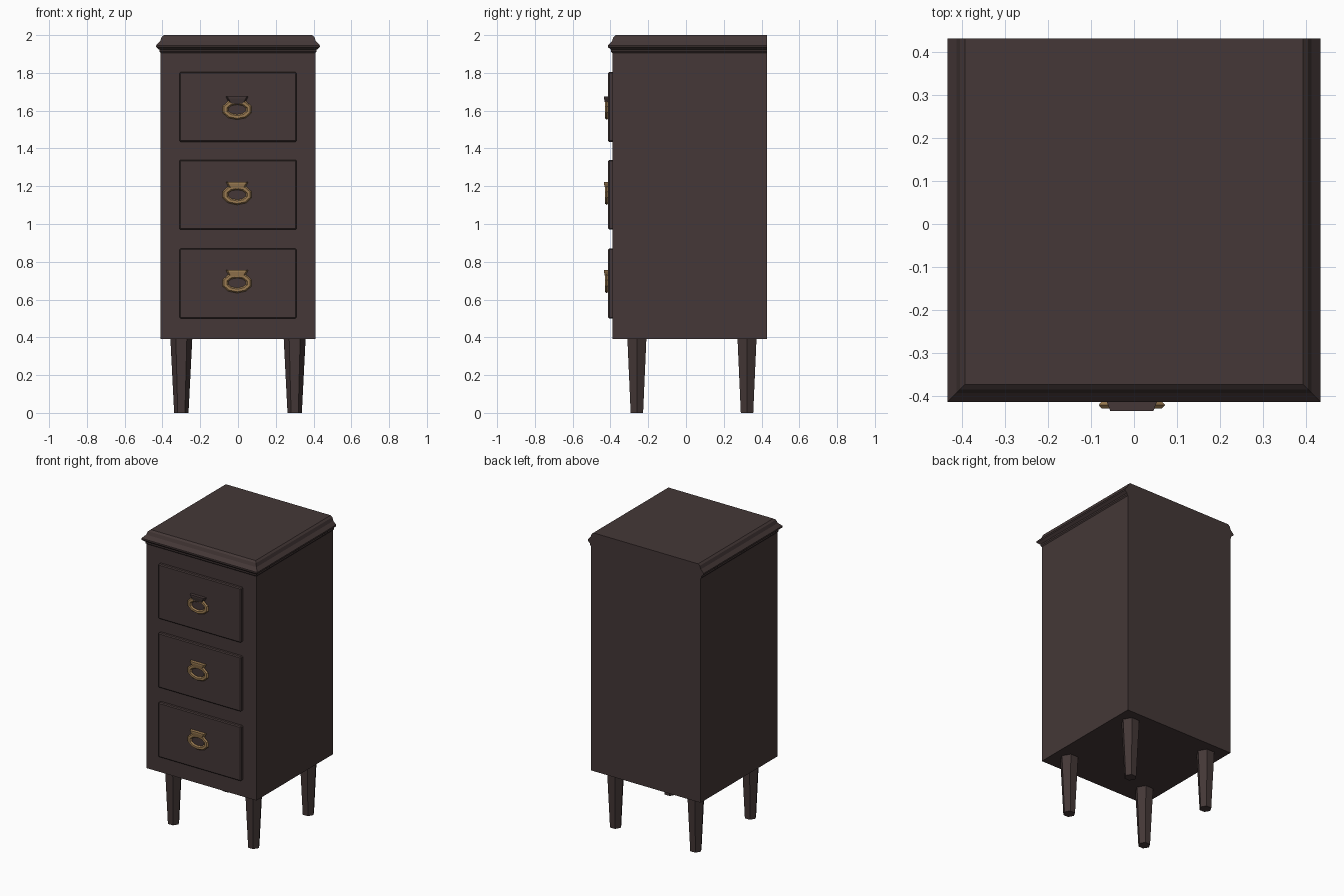
import bpy
import bmesh
import math
from mathutils import Matrix

cube = bpy.data.objects.get("Cube")
if cube:
    bpy.data.objects.remove(cube, do_unlink=True)


def material(name, rgb):
    mat = bpy.data.materials.new(name)
    mat.use_nodes = True
    mat.diffuse_color = (*rgb, 1)
    mat.node_tree.nodes["Principled BSDF"].inputs["Base Color"].default_value = (*rgb, 1)
    return mat


wood = material("dark wood", (0.058, 0.039, 0.038))
bronze = material("bronze", (0.33, 0.2, 0.085))


def finish(name, bm, mat):
    bmesh.ops.recalc_face_normals(bm, faces=bm.faces)
    mesh = bpy.data.meshes.new(name)
    bm.to_mesh(mesh)
    bm.free()
    mesh.materials.append(mat)
    obj = bpy.data.objects.new(name, mesh)
    bpy.context.collection.objects.link(obj)
    return obj


def loft(name, rings, mat, closed=False):
    """Skin a stack of equal-sized rings; cap the ends unless closed."""
    bm = bmesh.new()
    loops = [[bm.verts.new(p) for p in ring] for ring in rings]
    n = len(loops[0])
    pairs = list(zip(loops, loops[1:]))
    if closed:
        pairs.append((loops[-1], loops[0]))
    for a, b in pairs:
        for i in range(n):
            j = (i + 1) % n
            bm.faces.new((a[i], a[j], b[j], b[i]))
    if not closed:
        bm.faces.new(loops[0])
        bm.faces.new(loops[-1])
    return finish(name, bm, mat)


def rect(hw, front, back, z, back_hw=None):
    bw = hw if back_hw is None else back_hw
    return [(-hw, front, z), (hw, front, z), (bw, back, z), (-bw, back, z)]


HALF, FRONT, BACK = 0.41, -0.39, 0.43

# Cabinet body
loft("cabinet_body", [rect(HALF, FRONT, BACK, z) for z in (0.39, 1.91)], wood)

# Moulded top: overhangs front and sides, flush at the back
profile = [(0, 1.905), (0.006, 1.912), (0.006, 1.922), (0.023, 1.936),
           (0.023, 1.946), (0.002, 1.968), (-0.006, 1.99), (-0.018, 2.0)]
loft("moulded_top", [rect(HALF + o, FRONT - o, BACK, z) for o, z in profile], wood)

# Tapered six-sided legs
for side, x in (("right", -0.3), ("left", 0.3)):
    for end, y in (("front", -0.26), ("back", 0.323)):
        rings = [[(x + r * math.cos(k * math.pi / 3), y + r * math.sin(k * math.pi / 3), z)
                  for k in range(6)] for r, z in ((0.038, 0), (0.058, 0.392))]
        loft(f"{end}_{side}_leg", rings, wood)


def drawer(label, z, handle_z, bracket_mat):
    # Raised drawer front with a narrow bevel
    bm = bmesh.new()
    bmesh.ops.create_cube(bm, size=1, matrix=Matrix.Translation((0, -0.396, z))
                          @ Matrix.Diagonal((0.62, 0.032, 0.37, 1)))
    bevel = finish(label + "_drawer_front", bm, wood).modifiers.new("edge", "BEVEL")
    bevel.width = 0.006
    bevel.segments = 1

    # Flared bracket holding the pull
    cx = -0.005
    obj = loft(label + "_pull_bracket",
               [rect(0.03, -0.428, -0.408, handle_z + 0.022, 0.04),
                rect(0.046, -0.434, -0.408, handle_z + 0.05, 0.056),
                rect(0.05, -0.434, -0.408, handle_z + 0.06, 0.06)], bracket_mat)
    obj.location.x = cx

    # Hanging faceted oval ring
    rings = []
    for i in range(10):
        a = math.tau * (i + 0.5) / 10
        rings.append([(cx + (0.065 + 0.016 * math.cos(b)) * math.cos(a),
                       -0.42 + 0.01 * math.sin(b),
                       handle_z - 0.008 + (0.04 + 0.014 * math.cos(b)) * math.sin(a))
                      for b in (math.tau * k / 6 for k in range(6))])
    loft(label + "_pull_ring", rings, bronze, closed=True)


drawer("top", 1.62, 1.614, wood)
drawer("middle", 1.155, 1.163, bronze)
drawer("bottom", 0.685, 0.696, bronze)
